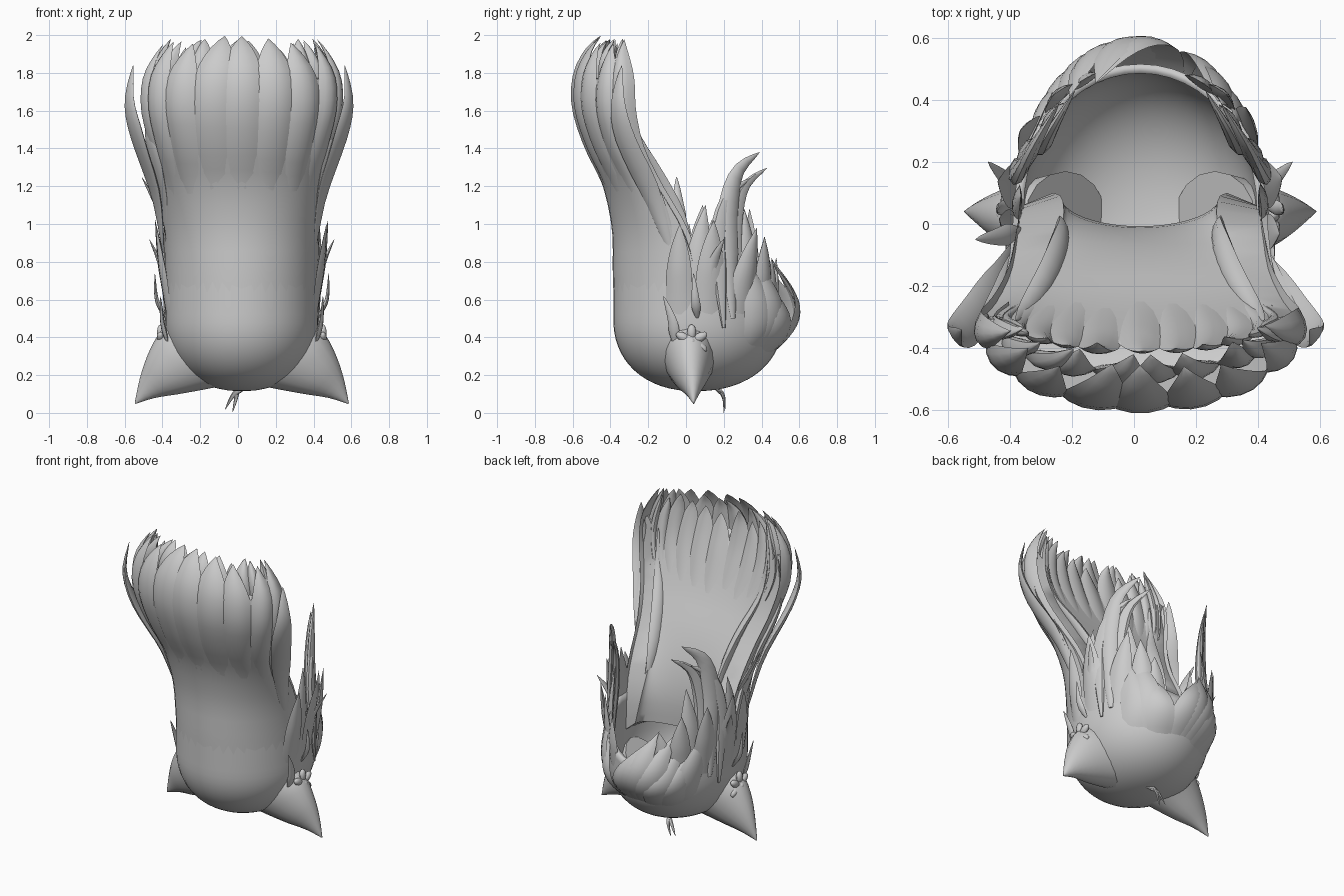
import bpy, bmesh, math, random
from mathutils import Vector, Matrix

random.seed(4)
if "Cube" in bpy.data.objects:
    bpy.data.objects.remove(bpy.data.objects["Cube"])

CX, CY = 0.02, 0.05

mat = bpy.data.materials.new("hair_grey")
mat.use_nodes = True
GREY = (0.6, 0.6, 0.6, 1)
mat.diffuse_color = GREY
mat.node_tree.nodes["Principled BSDF"].inputs["Base Color"].default_value = GREY


def finish(bm, name, angle=40):
    bmesh.ops.recalc_face_normals(bm, faces=bm.faces)
    mesh = bpy.data.meshes.new(name)
    bm.to_mesh(mesh)
    bm.free()
    obj = bpy.data.objects.new(name, mesh)
    bpy.context.collection.objects.link(obj)
    mesh.materials.append(mat)
    bpy.ops.object.select_all(action="DESELECT")
    obj.select_set(True)
    bpy.context.view_layer.objects.active = obj
    bpy.ops.object.shade_smooth_by_angle(angle=math.radians(angle))
    return obj


def spline(rows, t):
    """Catmull-Rom through equally spaced rows, t from 0 to 1."""
    n = len(rows) - 1
    i = min(int(max(t, 0) * n), n - 1)
    f = t * n - i
    a, b, c, d = (rows[min(max(k, 0), n)] for k in (i - 1, i, i + 1, i + 2))
    return [q + 0.5 * f * (r - p + f * (2 * p - 5 * q + 4 * r - s + f * (3 * (q - r) + s - p)))
            for p, q, r, s in zip(a, b, c, d)]


def loft(bm, rings, caps=True):
    rows = [[bm.verts.new(p) for p in ring] for ring in rings]
    n = len(rows[0])
    for lo, hi in zip(rows, rows[1:]):
        for i in range(n):
            bm.faces.new((lo[i], lo[(i + 1) % n], hi[(i + 1) % n], hi[i]))
    if caps:
        bm.faces.new(rows[0][::-1])
        bm.faces.new(rows[-1])


def lock(bm, surface, a0, width, t0, t1, lean=0.0, bulge=0.025, start=0.55, face=1, steps=18):
    """Pointed lock of hair on surface(a, t); face is 1 outward, -1 inward."""
    us = [-1, -0.6, -0.2, 0.2, 0.6, 1]
    rings = []
    for k in range(steps + 1):
        s = k / steps
        q = max(0, (s - start) / (1 - start))
        w = width * max(1 - q ** 1.8, 0.01)
        rise = bulge * min(1, 1.6 * s) * max(1 - q * q, 0.04)
        ring = []
        for u, side in [(u, 1) for u in us] + [(u, -0.7) for u in us[-2:0:-1]]:
            p = surface(a0 + lean * s * s + u * w, t0 + (t1 - t0) * s)
            out = Vector((p.x - CX, p.y - CY, 0)).normalized() * face
            ring.append(p + out * (rise * side * (1 - u * u) - 0.024 * (1 - s) ** 2))
        rings.append(ring)
    loft(bm, rings)


def strand(bm, pts, width, thick, start=0.3, steps=14):
    """Free lock along a path, flat side turned away from the head axis."""
    path = [Vector(spline(pts, k / steps)) for k in range(steps + 1)]
    rings = []
    for k, p in enumerate(path):
        s = k / steps
        tan = (path[min(k + 1, steps)] - path[max(k - 1, 0)]).normalized()
        out = Vector((p.x - CX, p.y - CY, 0))
        out = (out - tan * out.dot(tan)).normalized()
        side = tan.cross(out)
        w = min(0.2 + 2.5 * s, 1) if s < start else max(1 - ((s - start) / (1 - start)) ** 1.6, 0.02)
        rings.append([p + side * (math.cos(j * math.pi / 4) * width * w)
                      + out * (math.sin(j * math.pi / 4) * thick * w) for j in range(8)])
    loft(bm, rings)


def flip(pts, s, cx=CX):
    return [(cx + s * x, y, z) for x, y, z in pts]


# Head cap: open bowl with a rim that varies around the head
def cap_point(ang, z, grow=0.0):
    k = 1.0
    if z < 0.5:
        k = max(1 - ((0.5 - z) / 0.385) ** 2.2, 0) ** (1 / 2.2)
    depth = 0.465 if math.sin(ang) > 0 else 0.435
    return Vector((CX + (0.405 * k + grow) * math.cos(ang),
                   CY + (depth * k + grow) * math.sin(ang), z))


bm = bmesh.new()
rings = []
for k in range(21):
    v = k / 20
    ring = []
    for i in range(48):
        ang = math.tau * i / 48
        rim = 0.78 - 0.2 * max(math.sin(ang), 0) ** 2
        ring.append(cap_point(ang, 0.1155 + (rim - 0.1155) * v ** 1.7))
    rings.append(ring)
loft(bm, rings, caps=False)
bmesh.ops.contextual_create(bm, geom=[e for e in bm.edges if e.is_boundary
                                      and e.verts[0].co.z < 0.12])
cap = finish(bm, "head_cap")
solid = cap.modifiers.new("wall", "SOLIDIFY")
solid.thickness, solid.offset = 0.03, -1

# Tall mass of hair: rows are z, half width, middle y, side y
OUTER = [(0.52, .4, -.38, .05), (0.75, .408, -.388, .045), (0.97, .412, -.392, -.02),
         (1.2, .43, -.44, -.15), (1.4, .475, -.525, -.25), (1.6, .515, -.58, -.3),
         (1.78, .505, -.575, -.31), (1.92, .44, -.52, -.32), (2.0, .38, -.45, -.32)]
INNER = [(0.62, .28, -.01, .1), (0.8, .25, -.01, .08), (1.0, .25, -.05, -.01),
         (1.2, .29, -.13, -.13), (1.4, .36, -.24, -.23), (1.6, .43, -.33, -.28),
         (1.75, .44, -.39, -.3), (1.88, .41, -.41, -.31), (1.96, .38, -.38, -.32)]


def sheet(rows):
    def point(a, t):
        z, half, mid, side = spline(rows, t)
        c, s = math.cos(a * math.pi / 2), math.sin(a * math.pi / 2)
        return Vector((CX + half * s, side + (mid - side) * c, z))
    return point


outer, inner = sheet(OUTER), sheet(INNER)


def middle(a, t):
    return outer(a, t).lerp(inner(a, t), 0.5)


def core_ring(front, back, t):
    fan = [i / 10 - 1 for i in range(21)]
    return [front(a, t) for a in fan] + [back(a, t) for a in fan[::-1]]


bm = bmesh.new()
loft(bm, [core_ring(middle, middle, 0)]
     + [core_ring(outer, inner, 0.74 * k / 16) for k in range(17)]
     + [core_ring(middle, middle, 0.76)], caps=False)
finish(bm, "tall_hair_core", 50)

# Locks on both faces of the tall mass, and a row between them
bm = bmesh.new()
for i in range(9):
    a = -0.9 + 0.225 * i
    lock(bm, outer, a, 0.15, 0.15, random.uniform(0.93, 1) - 0.04 * abs(a),
         random.uniform(-0.03, 0.1), 0.03, 0.68)
finish(bm, "outer_tall_locks")
bm = bmesh.new()
for i in range(10):
    lock(bm, middle, -0.88 + 0.19 * i, 0.13, 0.55,
         random.uniform(0.95, 1), random.uniform(-0.05, 0.15), 0.045, 0.4)
finish(bm, "middle_tall_locks")
bm = bmesh.new()
for i in range(11):
    lock(bm, inner, -0.9 + 0.18 * i, 0.11, 0.35, random.uniform(0.88, 0.99),
         random.uniform(-0.06, 0.06), 0.025, 0.65, -1)
finish(bm, "inner_tall_locks")

# Loose locks along the edges of the tall mass
bm = bmesh.new()
for s in (1, -1):
    strand(bm, flip([(.4, -.08, .85), (.44, -.18, 1.15), (.535, -.32, 1.45),
                     (.58, -.36, 1.65), (.56, -.34, 1.84)], s, 0.005), 0.065, 0.02, 0.5)
    strand(bm, flip([(.38, -.04, .8), (.41, -.15, 1.1), (.46, -.28, 1.35),
                     (.49, -.32, 1.52), (.49, -.29, 1.76)], s), 0.055, 0.02, 0.5)
    strand(bm, flip([(.27, .04, .75), (.25, -.03, 1.0), (.29, -.15, 1.25),
                     (.37, -.28, 1.5), (.4, -.31, 1.72)], s), 0.05, 0.025, 0.4)
finish(bm, "edge_locks")


# Side locks rising from the cap
def side_sheet(top, flare):
    return lambda a, t: cap_point(a, 0.3 + (top - 0.3) * t, flare * t * t)


bm = bmesh.new()
for s in (1, -1):
    for deg, top, flare in ((-12, 1.0, .05), (-1, 1.1, -.02), (9, 1.02, .06), (19, 1.06, 0),
                            (30, .98, .04), (40, 1.08, -.05), (51, .93, .02), (60, .82, .0)):
        ang = math.radians(deg)
        lock(bm, side_sheet(top, flare), ang if s > 0 else math.pi - ang, 0.16, 0.1, 1,
             s * random.uniform(-0.05, 0.2), 0.022, 0.5)
finish(bm, "side_locks")

# Long face-framing locks
bm = bmesh.new()
for s in (1, -1):
    for dx, dy, dz, w in ((0, 0, 0, .06), (-.05, .04, -.06, .045), (.03, -.05, -.1, .045)):
        pts = [(.37, .25, .5), (.37, .23, .8), (.36, .22, 1.05), (.33, .27, 1.27), (.26, .39, 1.38)]
        strand(bm, flip([(x + dx, y + dy, z + dz * z) for x, y, z in pts], s), w, 0.025, 0.5)
finish(bm, "face_framing_locks")


# Fringe curling over the back rim, parted off centre
def fringe_sheet(top):
    def point(a, t):
        flare = 0.08 * math.sin(math.pi * max(t - 0.2, 0) / 0.7)
        return cap_point(a, 0.2 + (top - 0.2) * t, flare * max(math.sin(a), 0) ** 3)
    return point


bm = bmesh.new()
for i in range(9):
    lean = random.uniform(0.3, 0.6) if i > 2 else random.uniform(-0.3, -0.1)
    lock(bm, fringe_sheet(random.uniform(0.7, 0.82)), math.radians(46 + 10.5 * i), 0.19, 0, 1,
         lean, 0.018, 0.5)
finish(bm, "fringe_locks")

# Small flyaway wisps at the sides, and the pair under the crown
bm = bmesh.new()
for s in (1, -1):
    strand(bm, flip([(.39, -.06, .36), (.42, -.07, .48), (.43, -.12, .62)], s), 0.03, 0.012)
    strand(bm, flip([(.4, .06, .5), (.45, .05, .6), (.46, .04, .74)], s), 0.025, 0.012)
    strand(bm, flip([(.4, .12, .6), (.43, .14, .78), (.49, .2, .92)], s), 0.035, 0.015)
strand(bm, flip([(.38, -.02, .95), (.45, -.04, 1.1), (.53, -.05, 1.25)], -1), 0.035, 0.015)
strand(bm, [(.04, .15, .13), (-.02, .19, .1), (-.07, .21, .015)], 0.015, 0.01)
strand(bm, [(.0, .17, .14), (-.01, .2, .08), (-.03, .2, 0)], 0.012, 0.01)
finish(bm, "wisps")

# Pointed ears: path rows are x, y, z, half height, half depth
EAR = [(.24, .02, .305, .21, .15), (.33, .02, .265, .185, .125), (.42, .025, .2, .13, .09),
       (.5, .035, .13, .065, .045), (.565, .04, .05, .003, .003)]
for s, side in ((1, "left"), (-1, "right")):
    bm = bmesh.new()
    rings = []
    for k in range(13):
        x, y, z, h, d = spline(EAR, k / 12)
        ring = []
        for j in range(16):
            c, n = math.cos(j * math.tau / 16), math.sin(j * math.tau / 16)
            ring.append((CX + s * (x + 0.62 * h * c), y + d * n, z + 0.78 * h * c))
        rings.append(ring)
    loft(bm, rings)
    finish(bm, side + "_ear", 50)

    # Flower beside the ear
    bm = bmesh.new()
    hub = Vector((CX + s * 0.43, 0.03, 0.375))
    for j in range(6):
        turn = Matrix.Rotation(j * math.tau / 6, 4, "X")
        place = Matrix.Translation(hub) @ turn @ Matrix.Translation((0, 0, 0.052))
        bmesh.ops.create_uvsphere(bm, u_segments=10, v_segments=6, radius=1,
                                  matrix=place @ Matrix.Diagonal((0.02, 0.024, 0.042, 1)))
    bmesh.ops.create_uvsphere(bm, u_segments=10, v_segments=6, radius=0.022,
                              matrix=Matrix.Translation(hub + Vector((s * 0.012, 0, 0))))
    finish(bm, side + "_flower")
